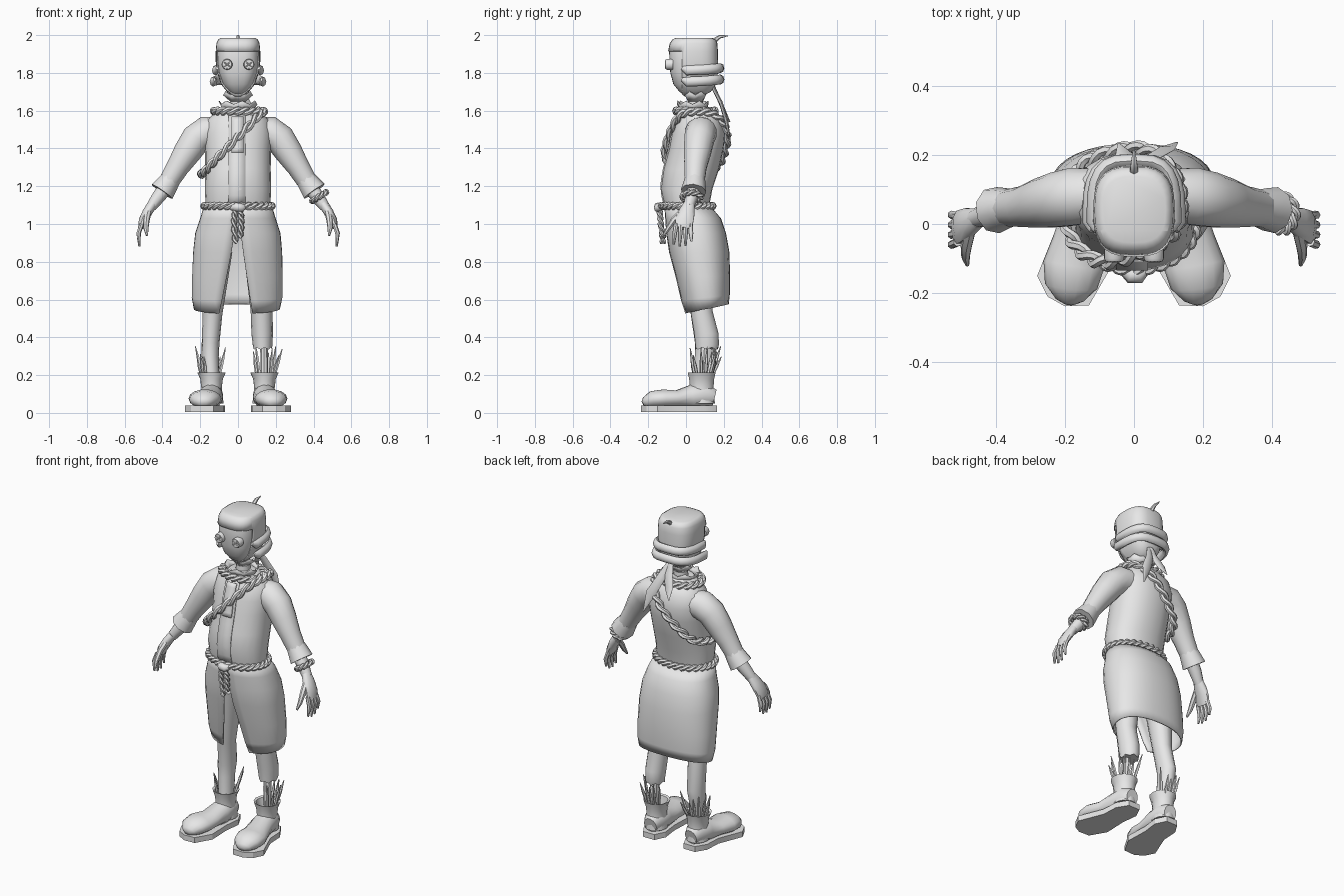
import bpy, bmesh, math, random
from mathutils import Vector

random.seed(4)
old = bpy.data.objects.get("Cube")
if old:
    bpy.data.objects.remove(old)

mat = bpy.data.materials.new("plain_grey")
mat.use_nodes = True
mat.diffuse_color = (0.8, 0.8, 0.8, 1)
mat.node_tree.nodes["Principled BSDF"].inputs["Base Color"].default_value = (0.8, 0.8, 0.8, 1)


def finish(name, bm, thick=0, angle=40):
    bmesh.ops.recalc_face_normals(bm, faces=bm.faces)
    me = bpy.data.meshes.new(name)
    bm.to_mesh(me)
    bm.free()
    ob = bpy.data.objects.new(name, me)
    bpy.context.collection.objects.link(ob)
    me.materials.append(mat)
    if thick:
        mod = ob.modifiers.new("thickness", 'SOLIDIFY')
        mod.thickness = thick
    bpy.ops.object.select_all(action='DESELECT')
    ob.select_set(True)
    bpy.context.view_layer.objects.active = ob
    bpy.ops.object.shade_smooth_by_angle(angle=math.radians(angle))
    return ob


def bridge(rings, wrap=True, caps=True, closed=False):
    """Skin a list of point rings."""
    bm = bmesh.new()
    vs = [[bm.verts.new(p) for p in r] for r in rings]
    n = len(vs[0])
    pairs = list(zip(vs, vs[1:])) + ([(vs[-1], vs[0])] if closed else [])
    for a, b in pairs:
        for i in range(n if wrap else n - 1):
            j = (i + 1) % n
            bm.faces.new((a[i], a[j], b[j], b[i]))
    if caps and wrap and not closed:
        bm.faces.new(vs[0])
        bm.faces.new(vs[-1])
    return bm


def oval(z, cx, cy, rx, ry, n=20, p=2.0, jag=0):
    """Horizontal superellipse; jag makes a ragged rim."""
    out = []
    for i in range(n):
        t = math.tau * i / n
        c, s = math.cos(t), math.sin(t)
        out.append((cx + rx * math.copysign(abs(c) ** (2 / p), c),
                    cy + ry * math.copysign(abs(s) ** (2 / p), s), z + jag * (i % 2)))
    return out


def loft(name, rows, p=2.0, n=20, thick=0, caps=True, jag=0):
    rings = [oval(*r, n=n, p=p, jag=jag if k == len(rows) - 1 else 0) for k, r in enumerate(rows)]
    return finish(name, bridge(rings, caps=caps), thick)


def tube(name, pts, radii, n=8, up=(0, 1, 0), closed=False):
    """Sweep an ellipse along points; radii is a number or (across, along up) pairs."""
    pts = [Vector(p) for p in pts]
    up, m, rings = Vector(up), len(pts), []
    for k, p in enumerate(pts):
        nxt = pts[(k + 1) % m] if closed else pts[min(k + 1, m - 1)]
        prv = pts[k - 1] if closed else pts[max(k - 1, 0)]
        t = (nxt - prv).normalized()
        side = t.cross(up).normalized()
        u = side.cross(t)
        r = radii if isinstance(radii, (int, float)) else radii[k]
        a, b = (r, r) if isinstance(r, (int, float)) else r
        rings.append([p + side * a * math.cos(math.tau * i / n) + u * b * math.sin(math.tau * i / n)
                      for i in range(n)])
    return finish(name, bridge(rings, closed=closed), angle=50)


def smooth(pts, steps, closed):
    """Catmull-Rom resampling."""
    pts, m, out = [Vector(p) for p in pts], len(pts), []
    get = (lambda i: pts[i % m]) if closed else (lambda i: pts[max(0, min(i, m - 1))])
    for i in range(m if closed else m - 1):
        a, b, c, d = (get(i + k) for k in (-1, 0, 1, 2))
        for s in range(steps):
            t = s / steps
            out.append(0.5 * (2 * b + (c - a) * t + (2 * a - 5 * b + 4 * c - d) * t * t
                              + (3 * b - a - 3 * c + d) * t ** 3))
    return out if closed else out + [pts[-1]]


def rope(name, pts, r, turns, up=(0, 0, 1), closed=True, steps=10):
    """Two strands twisted round a path."""
    path, up = smooth(pts, steps, closed), Vector(up)
    m = len(path)
    for strand in range(2):
        line = []
        for k, p in enumerate(path):
            nxt = path[(k + 1) % m] if closed else path[min(k + 1, m - 1)]
            prv = path[k - 1] if closed else path[max(k - 1, 0)]
            side = (nxt - prv).cross(up).normalized()
            a = math.tau * turns * k / m + math.pi * strand
            line.append(p + side * r * math.cos(a) + up.normalized() * r * math.sin(a))
        tube(f"{name}_strand_{strand + 1}", line, r * 1.05, 6, up, closed)


# Torso, with rows of height, front, back and half width
body = [(1.08, -.11, .12, .17), (1.185, -.135, .14, .176), (1.29, -.12, .175, .173), (1.4, -.09, .2, .175),
        (1.48, -.075, .208, .18), (1.55, -.05, .19, .165), (1.59, -.03, .16, .12), (1.62, -.015, .11, .07)]
loft("torso", [(z, 0, (f + b) / 2, w, (b - f) / 2) for z, f, b, w in body], p=2.2, n=24)


def front_panel(name, x0, x1, z0, z1, lift):
    rows = []
    for k in range(9):
        z = z0 + (z1 - z0) * k / 8
        for lo, hi in zip(body, body[1:]):
            if lo[0] <= z <= hi[0]:
                y = lo[1] + (hi[1] - lo[1]) * (z - lo[0]) / (hi[0] - lo[0])
        rows.append([(x, y - lift, z) for x in (x0, (x0 + x1) / 2, x1)])
    finish(name, bridge(rows, wrap=False), 0.008)


front_panel("shirt_placket", -.05, .04, 1.09, 1.58, .004)
front_panel("throat_tab", -.035, .028, 1.38, 1.57, .014)

# Skirt with an opening down the front
skirt = [(1.1, -.115, .125, .178, .004), (1.03, -.11, .185, .2, .006), (.95, -.105, .212, .226, .012),
         (.85, -.09, .23, .236, .024), (.72, -.055, .233, .24, .045), (.61, -.03, .232, .24, .065),
         (.55, -.01, .226, .228, .078)]
rows = []
for k, (z, f, b, w, gap) in enumerate(skirt):
    g, row = math.asin(gap / w), []
    for i in range(33):
        t = g + (math.tau - 2 * g) * i / 32
        s, c = math.sin(t), -math.cos(t)
        hem = max(0, k - 3) / 3 * .025 * c
        row.append((w * math.copysign(abs(s) ** .88, s) - gap * .15 * (1 - c) / 2,
                    (f + b) / 2 + (b - f) / 2 * math.copysign(abs(c) ** .88, c), z + hem))
    rows.append(row)
finish("skirt", bridge(rows, wrap=False), 0.008)

# Neck and ragged collars
loft("neck", [(1.57, 0, .05, .045, .045), (1.72, 0, .05, .035, .035)], n=12)
loft("shirt_collar", [(1.6, 0, .04, .07, .065), (1.635, 0, .035, .098, .08)], n=14, thick=.006, caps=False, jag=.018)
loft("neck_ruff", [(1.65, 0, .05, .035, .035), (1.685, 0, .05, .075, .06)], n=12, thick=.005, caps=False, jag=.018)

# Head and the hood over its crown and back
head = [(1.675, .04, .02, .04), (1.7, .045, .052, .08), (1.74, .043, .084, .11), (1.8, .04, .104, .123),
        (1.86, .038, .112, .126), (1.915, .037, .112, .126), (1.95, .04, .108, .12),
        (1.97, .042, .099, .108), (1.978, .042, .085, .09)]
loft("head", [(z, 0, y, a, b) for z, y, a, b in head], p=2.8, n=28)
bm = bridge([oval(z + (.007 if z > 1.93 else 0), 0, y, a + .006, b + .006, 28, 2.8) for z, y, a, b in head])
bmesh.ops.bisect_plane(bm, geom=bm.verts[:] + bm.edges[:] + bm.faces[:], plane_co=(0, -.02, 0), plane_no=(0, 1, 0))
face = [f for f in bm.faces if f.calc_center_median().y < -.02 and f.calc_center_median().z < 1.914]
bmesh.ops.delete(bm, geom=face, context='FACES')
finish("hood", bm, 0.006)
tube("hood_stalk", [(0, .145, 1.95), (0, .155, 1.975), (0, .18, 1.992), (0, .222, 1.996)],
     [.008, .013, .01, .002], 6, (1, 0, 0))

# Padded rolls round the back of the head
for name, z, w in (("upper_roll", 1.825, .118), ("lower_roll", 1.765, .13)):
    pts, radii = [(w - .006, -.022, z)], [(.006, .01)]
    for i in range(13):
        t = math.pi * i / 12
        c, s = math.cos(t), math.sin(t)
        pts.append((w * math.copysign(abs(c) ** .6, c), .005 + .178 * s ** .6, z - .012 * (1 - s)))
        radii.append((.02, .026))
    tube(name, pts + [(.006 - w, -.022, z)], radii + [(.006, .01)], 8, (0, 0, 1))

# Button eyes with crossed stitches
for s, side in ((-1, "right"), (1, "left")):
    x, z = s * .058, 1.845
    tube(side + "_button_eye", [(x, -.07, z), (x, -.1, z), (x, -.108, z), (x, -.11, z), (x, -.106, z)],
         [.029, .029, .025, .021, .019], 16, (0, 0, 1))
    for d in (-1, 1):
        tube(side + "_eye_stitch", [(x - .016, -.109, z - d * .012), (x + .016, -.109, z + d * .012)], .0035, 6)

for s, side in ((-1, "right"), (1, "left")):
    # Sleeve, turned cuff, forearm
    arm = [(.09, .085, 1.495, .075), (.17, .08, 1.485, .085), (.222, .07, 1.45, .081), (.27, .06, 1.378, .073),
           (.32, .05, 1.3, .06), (.375, .045, 1.21, .052)]
    tube(side + "_sleeve", [(s * x, y, z) for x, y, z, r in arm], [r for *_, r in arm], 14)
    cuff = [(.355, .047, 1.24, .054), (.375, .045, 1.212, .06), (.403, .04, 1.172, .068), (.4, .04, 1.176, .054),
            (.38, .045, 1.205, .046)]
    tube(side + "_cuff", [(s * x, y, z) for x, y, z, r in (cuff[:3])], [r for *_, r in cuff[:3]], 9)
    tube(side + "_forearm", [(s * .37, .045, 1.21), (s * .42, .03, 1.145), (s * .46, .015, 1.09)],
         [.04, .036, .028], 10)
    # Hand
    tube(side + "_palm", [(s * .452, .017, 1.105), (s * .478, .005, 1.065), (s * .503, -.008, 1.02),
                          (s * .515, -.015, .98)], [(.026, .03), (.026, .044), (.023, .05), (.014, .046)], 10)
    for i in range(4):
        y, drop = -.052 + .025 * i, (.0, .012, .008, -.015)[i]
        tube(f"{side}_finger_{i + 1}", [(s * .51, y, 1.0), (s * .527, y * 1.15, .95),
                                        (s * .522, y * 1.25, .892 - drop)], [.013, .0125, .006], 7)
    tube(side + "_thumb", [(s * .475, -.02, 1.065), (s * .485, -.065, 1.02), (s * .487, -.095, .975),
                           (s * .482, -.118, .94)], [.018, .017, .013, .006], 7, (1, 0, 0))

    # Boot: sole, foot, flared shaft
    sole = [(.1, .165), (.175, .165), (.215, .1), (.22, 0), (.28, -.15), (.25, -.21), (.2, -.238), (.13, -.235),
            (.075, -.14), (.08, 0), (.068, .1)]
    rings = [[(s * x, y, z) for x, y in sole] for z in (0.005, .038)]
    finish(side + "_boot_sole", bridge(rings), angle=30)
    foot = [(.138, .15, .08, .04, .045), (.14, .11, .09, .062, .065), (.145, .03, .085, .066, .065),
            (.16, -.05, .075, .075, .045), (.175, -.12, .075, .088, .05), (.182, -.18, .07, .076, .046),
            (.185, -.215, .055, .045, .03), (.186, -.228, .048, .02, .015)]
    tube(side + "_boot_foot", [(s * x, y, z) for x, y, z, a, b in foot], [f[3:] for f in foot], 14, (0, 0, 1))
    cx = s * .14
    loft(side + "_boot_shaft", [(.05, cx, .085, .064, .07), (.13, cx, .083, .054, .064), (.18, cx, .083, .06, .068),
                                (.215, cx, .083, .076, .076), (.21, cx, .083, .062, .064), (.15, cx, .083, .046, .054)],
         n=14)

    # Straw poking out of the boot
    for i in range(9):
        t = -.9 + 3.4 * i / 8
        dx, dy, h = s * math.cos(t), math.sin(t), random.uniform(.28, .36)
        lean = random.uniform(.06, .1)
        base = Vector((cx + dx * .045, .085 + dy * .045, .17))
        tip = Vector((cx + dx * lean, .085 + dy * lean * 1.2, h))
        tube(f"{side}_straw_{i + 1}", [base, base.lerp(tip, .6), tip], [.008, .009, .002], 5)

# Whole right trouser leg, torn left one over a bare peg
loft("right_trouser_leg", [(.85, -.11, .07, .08, .09), (.52, -.135, .082, .052, .058), (.37, -.145, .108, .047, .062),
                           (.3, -.147, .1, .045, .055), (.18, -.14, .085, .042, .048)], n=14)
loft("left_trouser_leg", [(.85, .11, .07, .08, .09), (.54, .125, .082, .058, .06), (.42, .128, .108, .057, .066),
                          (.36, .13, .112, .052, .064), (.335, .13, .11, .05, .06)], n=14, jag=.012)
loft("left_peg", [(.1, .14, .085, .02, .02), (.4, .137, .1, .02, .02)], n=8)

# Ropes: neck loop, sash, belt, wrist
ring = lambda z, cy, rx, ry, tilt=0: [(x, y, z + (y - cy) * tilt) for x, y, _ in oval(0, 0, cy, rx, ry, 12)]
rope("neck_rope", ring(1.598, .05, .125, .1), .012, 9)
rope("shoulder_sash", [(.135, .06, 1.595), (.11, -.03, 1.575), (.01, -.088, 1.47), (-.1, -.108, 1.36),
                       (-.175, -.05, 1.28), (-.192, .05, 1.265), (-.155, .16, 1.3), (-.06, .208, 1.39),
                       (.04, .212, 1.5), (.11, .15, 1.58)], .0125, 11, (.7, 0, -.7))
rope("belt_rope", ring(1.095, .005, .178, .135), .011, 14)
rope("wrist_rope", [(.43 + .042 * math.cos(t) * .85, .03 + .048 * math.sin(t), 1.145 + .042 * math.cos(t) * .53)
                    for t in (math.tau * i / 8 for i in range(8))], .009, 5, (.53, 0, -.85))

# Belt knot and hanging ends
tube("belt_knot", [(-.035, -.13, 1.085), (-.01, -.148, 1.09), (.015, -.148, 1.085), (.035, -.13, 1.09)],
     [.014, .024, .024, .014], 8, (0, 0, 1))
for name, x, z in (("right_belt_end", -.02, .9), ("left_belt_end", .018, .93)):
    rope(name, [(x * .4, -.14, 1.09), (x, -.135, 1.02), (x * .6, -.122, z)], .009, 3, (0, 1, 0), False)

# Scarf tails at the back of the neck
tube("short_scarf_tail", [(0, .14, 1.74), (0, .17, 1.67), (-.025, .2, 1.6), (-.045, .232, 1.54)],
     [(.014, .01), (.028, .01), (.03, .01), (.003, .003)], 6)
tube("long_scarf_tail", [(.01, .14, 1.73), (.04, .185, 1.64), (.09, .215, 1.54), (.125, .235, 1.43)],
     [(.014, .01), (.026, .01), (.03, .01), (.003, .003)], 6)
